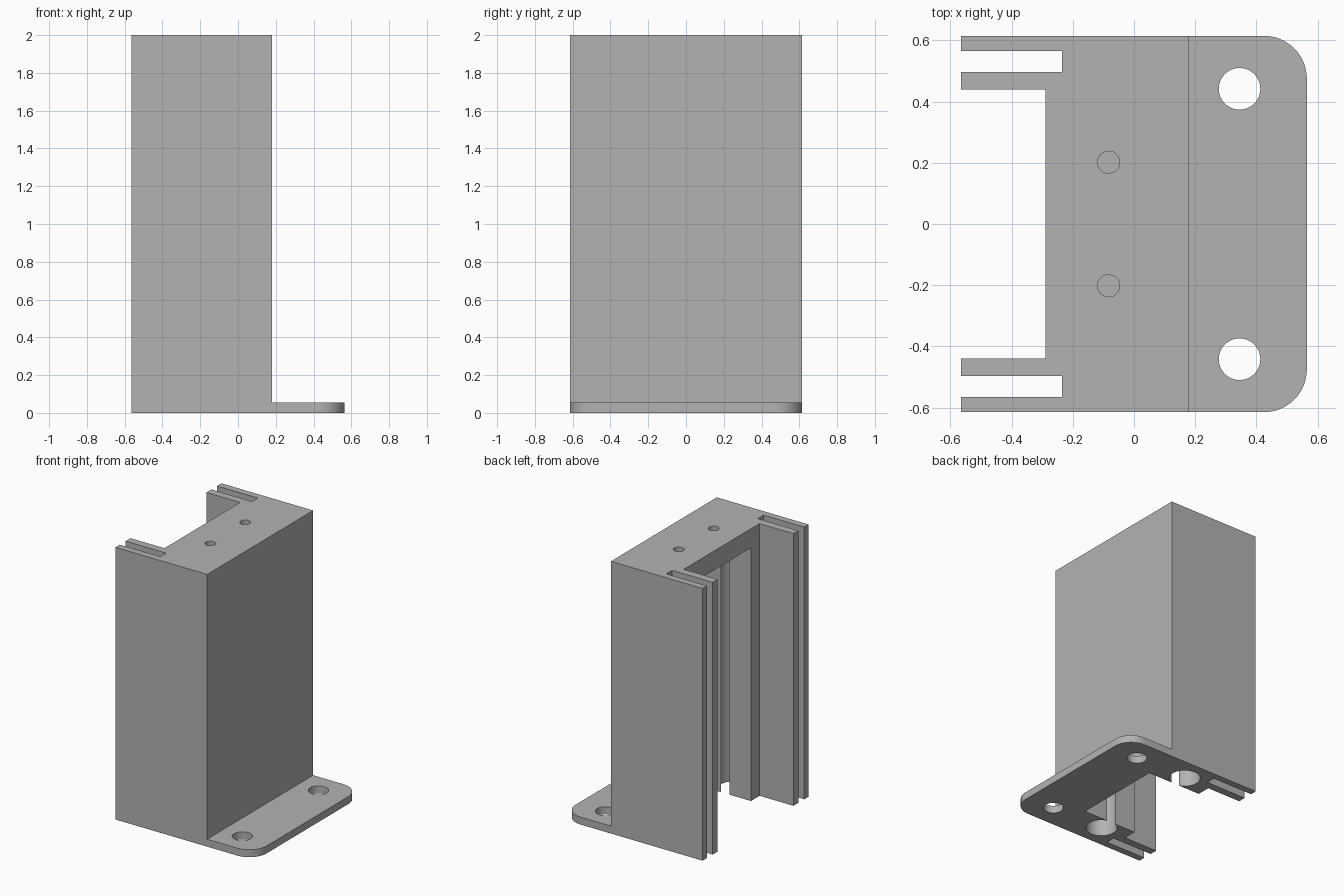
import bpy, bmesh, math

cube = bpy.data.objects.get("Cube")
if cube:
    bpy.data.objects.remove(cube, do_unlink=True)

# Main dimensions
HEIGHT, HALF_W = 2.0, 0.615
BACK, WALL, FRONT = -0.565, 0.18, 0.565
PLATE_T, CEILING = 0.055, 1.86

grey = bpy.data.materials.new("plain grey")
grey.use_nodes = True
colour = (0.45, 0.45, 0.45, 1)
grey.diffuse_color = colour
grey.node_tree.nodes["Principled BSDF"].inputs["Base Color"].default_value = colour


def extrude(name, outline, z0, z1):
    """Prism over a counter-clockwise outline."""
    bm = bmesh.new()
    face = bm.faces.new([bm.verts.new((x, y, z0)) for x, y in outline])
    top = bmesh.ops.extrude_face_region(bm, geom=[face])["geom"]
    verts = [v for v in top if isinstance(v, bmesh.types.BMVert)]
    bmesh.ops.translate(bm, verts=verts, vec=(0, 0, z1 - z0))
    bmesh.ops.recalc_face_normals(bm, faces=bm.faces)
    mesh = bpy.data.meshes.new(name)
    bm.to_mesh(mesh)
    bm.free()
    mesh.materials.append(grey)
    obj = bpy.data.objects.new(name, mesh)
    bpy.context.collection.objects.link(obj)
    return obj


def box(name, x0, x1, y0, y1, z0, z1):
    return extrude(name, [(x0, y0), (x1, y0), (x1, y1), (x0, y1)], z0, z1)


def arc(cx, cy, r, a0, a1, n):
    return [(cx + r * math.cos(math.radians(a0 + (a1 - a0) * i / n)),
             cy + r * math.sin(math.radians(a0 + (a1 - a0) * i / n)))
            for i in range(n + 1)]


def rod(name, x, y, r, z0, z1):
    return extrude(name, arc(x, y, r, 0, 360, 48)[:-1], z0, z1)


def combine(target, other, operation):
    """Apply a boolean and discard the helper."""
    mod = target.modifiers.new(operation.lower(), 'BOOLEAN')
    mod.operation, mod.solver, mod.object = operation, 'EXACT', other
    bpy.context.view_layer.objects.active = target
    bpy.ops.object.modifier_apply(modifier=mod.name)
    bpy.data.objects.remove(other, do_unlink=True)


# Upright housing: half outline with double fins, mirrored across y
half = [(WALL, HALF_W), (BACK, HALF_W), (BACK, 0.565), (-0.235, 0.565),
        (-0.235, 0.497), (BACK, 0.497), (BACK, 0.44), (-0.29, 0.44)]
outline = half + [(x, -y) for x, y in reversed(half)]
bracket = extrude("slotted_bracket", outline, 0, HEIGHT)

# Foot plate with rounded front corners
R = 0.14
foot = [(0.1, -HALF_W)] + arc(FRONT - R, -HALF_W + R, R, -90, 0, 16)
foot += arc(FRONT - R, HALF_W - R, R, 0, 90, 16) + [(0.1, HALF_W)]
combine(bracket, extrude("foot_plate", foot, 0, PLATE_T), 'UNION')

# Inner cavity, open at the back and bottom
combine(bracket, box("cavity", -0.4, 0.15, -0.34, 0.34, -0.1, CEILING), 'DIFFERENCE')

# Mirrored pairs of holes: vertical bores, foot bolt holes, blind top holes
for side in (1, -1):
    for name, x, y, r, z0, z1 in (
            ("bore", -0.08, 0.44, 0.106, -0.1, CEILING),
            ("bolt_hole", 0.345, 0.442, 0.068, -0.1, 0.2),
            ("top_hole", -0.083, 0.202, 0.036, 1.9, 2.1)):
        combine(bracket, rod(name, x, y * side, r, z0, z1), 'DIFFERENCE')

# Smooth curved walls, keep corners crisp
bpy.ops.object.select_all(action='DESELECT')
bracket.select_set(True)
bpy.context.view_layer.objects.active = bracket
bpy.ops.object.shade_smooth_by_angle(angle=math.radians(30))
